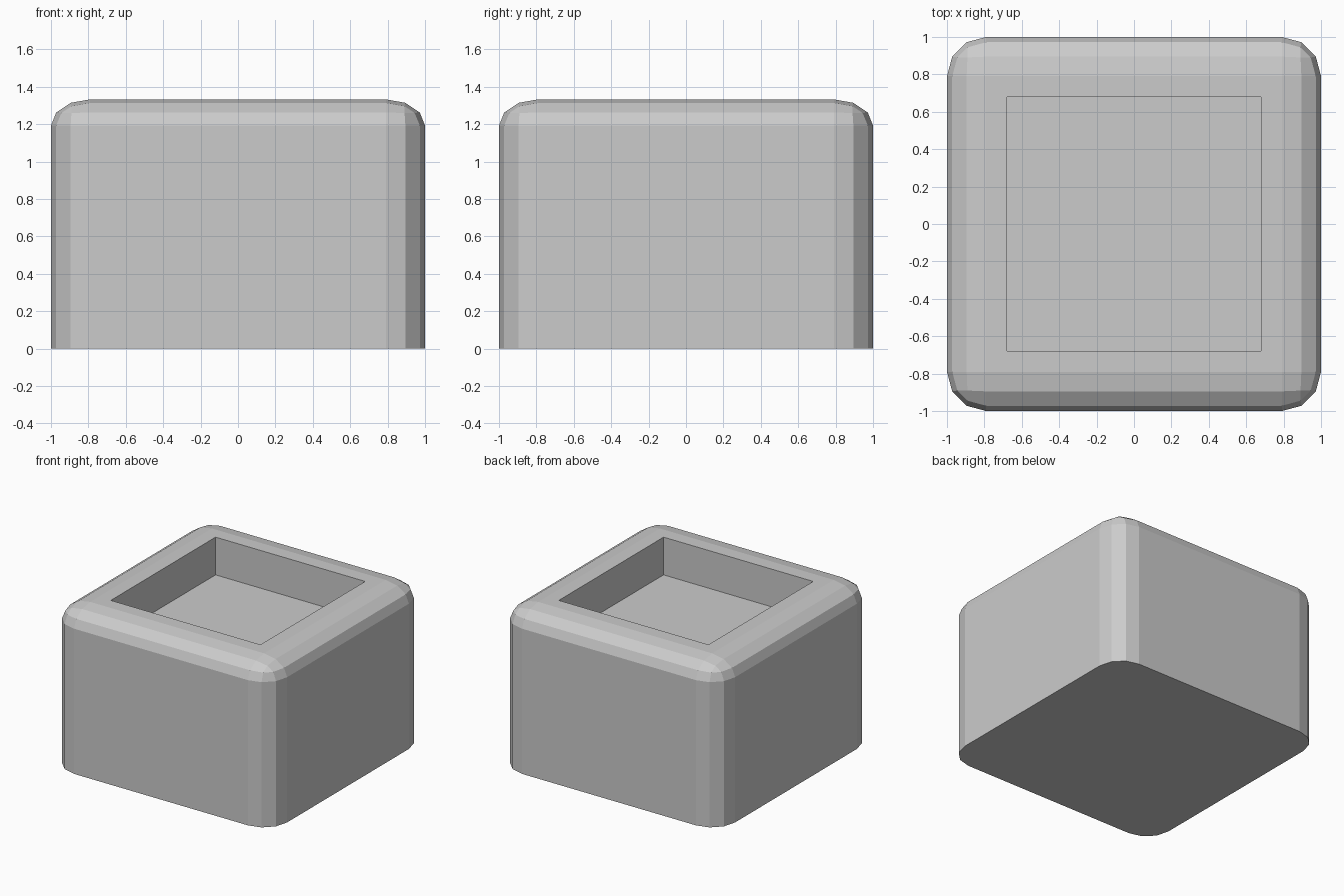
import bpy, bmesh

HEIGHT = 1.333
BEVEL = 0.21
POCKET_HALF = 0.68
POCKET_DEPTH = 0.31

cube = bpy.data.objects.get("Cube")
if cube:
    bpy.data.objects.remove(cube, do_unlink=True)

# Plain grey material
grey = bpy.data.materials.new("light_grey")
grey.use_nodes = True
colour = (0.6, 0.6, 0.6, 1)
grey.diffuse_color = colour
grey.node_tree.nodes["Principled BSDF"].inputs["Base Color"].default_value = colour

# Block with rounded upright and top edges, and a flat base
bm = bmesh.new()
bmesh.ops.create_cube(bm, size=2)
bmesh.ops.translate(bm, verts=bm.verts, vec=(0, 0, 1))
rounded = [e for e in bm.edges if max(v.co.z for v in e.verts) > 1]
bmesh.ops.bevel(bm, geom=rounded, offset=BEVEL, offset_type='OFFSET',
                segments=3, profile=0.5, affect='EDGES')
bmesh.ops.scale(bm, verts=bm.verts, vec=(1, 1, HEIGHT / 2))

# Square pocket sunk into the top
bm.normal_update()
top = max(bm.faces, key=lambda f: f.calc_center_median().z)
bmesh.ops.inset_region(bm, faces=[top], thickness=1 - BEVEL - POCKET_HALF,
                       use_even_offset=True)
sunk = bmesh.ops.extrude_discrete_faces(bm, faces=[top])["faces"][0]
bmesh.ops.translate(bm, verts=sunk.verts, vec=(0, 0, -POCKET_DEPTH))
bmesh.ops.recalc_face_normals(bm, faces=bm.faces)

mesh = bpy.data.meshes.new("hollowed_block")
bm.to_mesh(mesh)
bm.free()
mesh.materials.append(grey)
block = bpy.data.objects.new("hollowed_block", mesh)
bpy.context.collection.objects.link(block)
